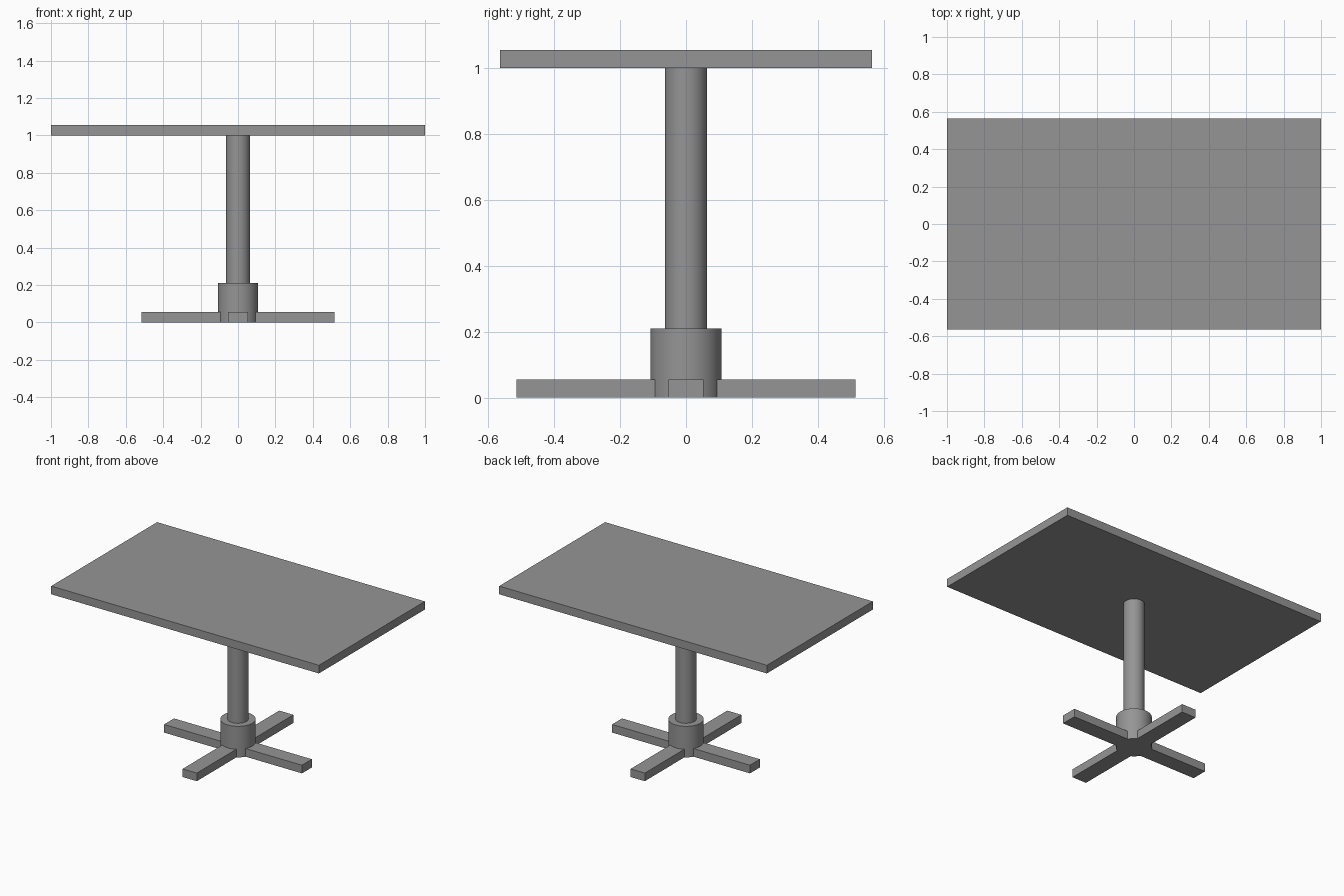
import bpy
import math
from mathutils import Matrix, Vector

cube = bpy.data.objects.get("Cube")
if cube:
    bpy.data.objects.remove(cube, do_unlink=True)

GREY = (0.3, 0.3, 0.3, 1.0)
mat = bpy.data.materials.new("plain grey")
mat.use_nodes = True
mat.diffuse_color = GREY
mat.node_tree.nodes["Principled BSDF"].inputs["Base Color"].default_value = GREY


def finish(name):
    obj = bpy.context.object
    obj.name = name
    obj.data.materials.append(mat)
    return obj


def box(name, low, high):
    low, high = Vector(low), Vector(high)
    bpy.ops.mesh.primitive_cube_add(size=1)
    obj = finish(name)
    obj.data.transform(Matrix.Translation((low + high) / 2)
                       @ Matrix.Diagonal(high - low).to_4x4())
    return obj


def cylinder(name, radius, bottom, top):
    bpy.ops.mesh.primitive_cylinder_add(
        vertices=64, radius=radius, depth=top - bottom,
        location=(0, 0, (bottom + top) / 2))
    bpy.ops.object.shade_smooth_by_angle(angle=math.radians(30))
    return finish(name)


SLAB = 0.055        # thickness of the top and the feet
HUB_RADIUS = 0.108
HUB_TOP = 0.21
FOOT_HALF = 0.053   # half the width of a foot

# Table top
box("table_top", (-1, -0.565, 1), (1, 0.565, 1 + SLAB))

# Pedestal
cylinder("column", 0.064, HUB_TOP, 1)
cylinder("hub", HUB_RADIUS, 0, HUB_TOP)

# Four feet, starting just inside the hub
start = math.sqrt(HUB_RADIUS ** 2 - FOOT_HALF ** 2) - 0.002
for i, side in enumerate(("left", "back", "right", "front")):
    foot = box(side + "_foot", (start, -FOOT_HALF, 0), (0.515, FOOT_HALF, SLAB))
    foot.rotation_euler.z = i * math.pi / 2
